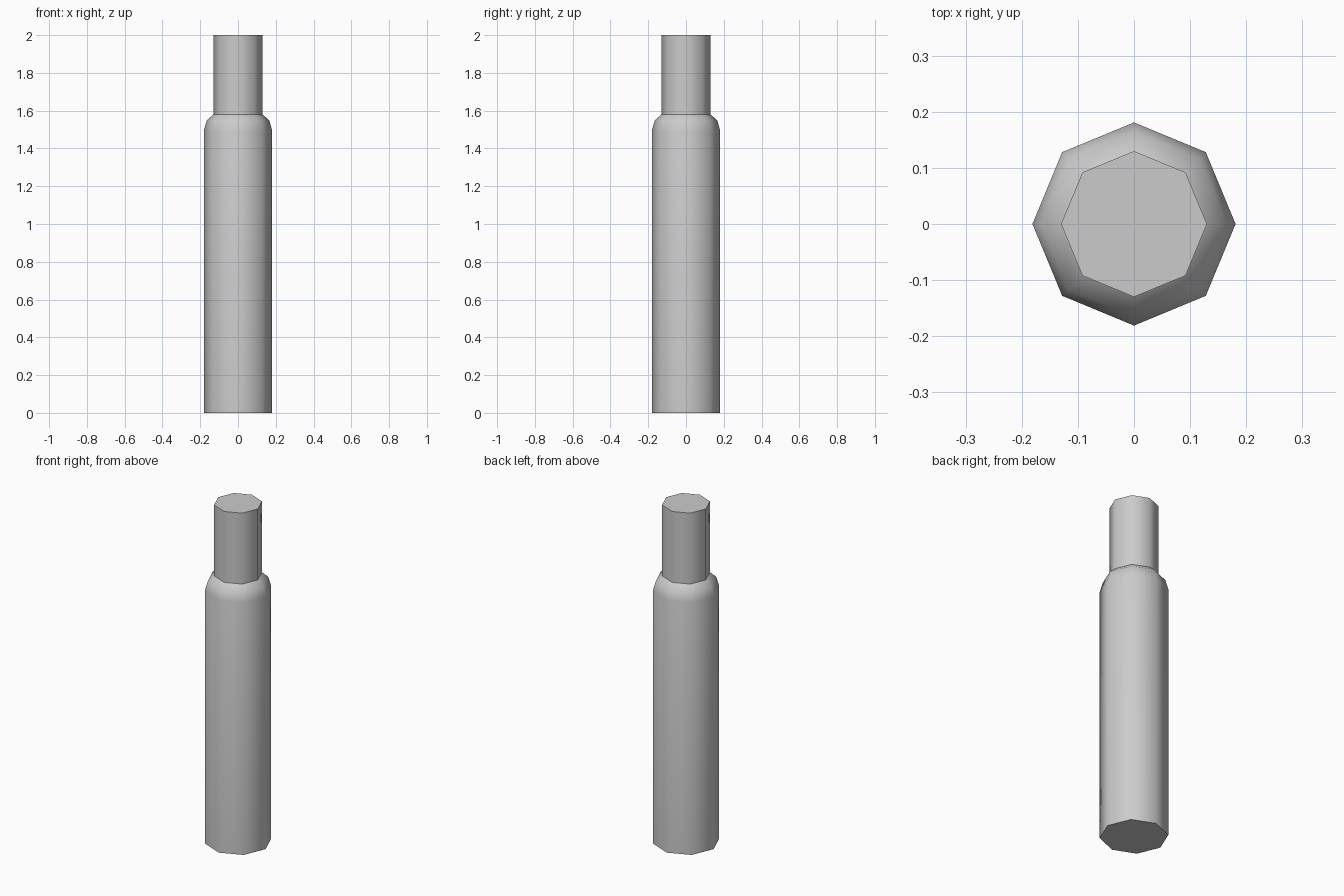
import bpy, bmesh, math

if "Cube" in bpy.data.objects:
    bpy.data.objects.remove(bpy.data.objects["Cube"])

SIDES = 8


def lathe(name, profile):
    """Revolve (radius, z) points into a closed low-poly solid."""
    bm = bmesh.new()
    rings = []
    for r, z in profile:
        angles = [2 * math.pi * i / SIDES for i in range(SIDES)]
        rings.append([bm.verts.new((r * math.cos(a), r * math.sin(a), z)) for a in angles])
    for low, high in zip(rings, rings[1:]):
        for i in range(SIDES):
            j = (i + 1) % SIDES
            bm.faces.new((low[i], low[j], high[j], high[i]))
    bm.faces.new(rings[0][::-1])
    bm.faces.new(rings[-1])
    mesh = bpy.data.meshes.new(name)
    bm.to_mesh(mesh)
    bm.free()
    obj = bpy.data.objects.new(name, mesh)
    bpy.context.collection.objects.link(obj)
    bpy.context.view_layer.objects.active = obj
    obj.select_set(True)
    bpy.ops.object.shade_smooth_by_angle(angle=math.radians(46))
    return obj


# Wide body, rounded shoulder, then the narrow neck
lathe("stepped_post", [
    (0.181, 0.0), (0.181, 1.495),
    (0.165, 1.55), (0.13, 1.58),
    (0.13, 2.0),
])
